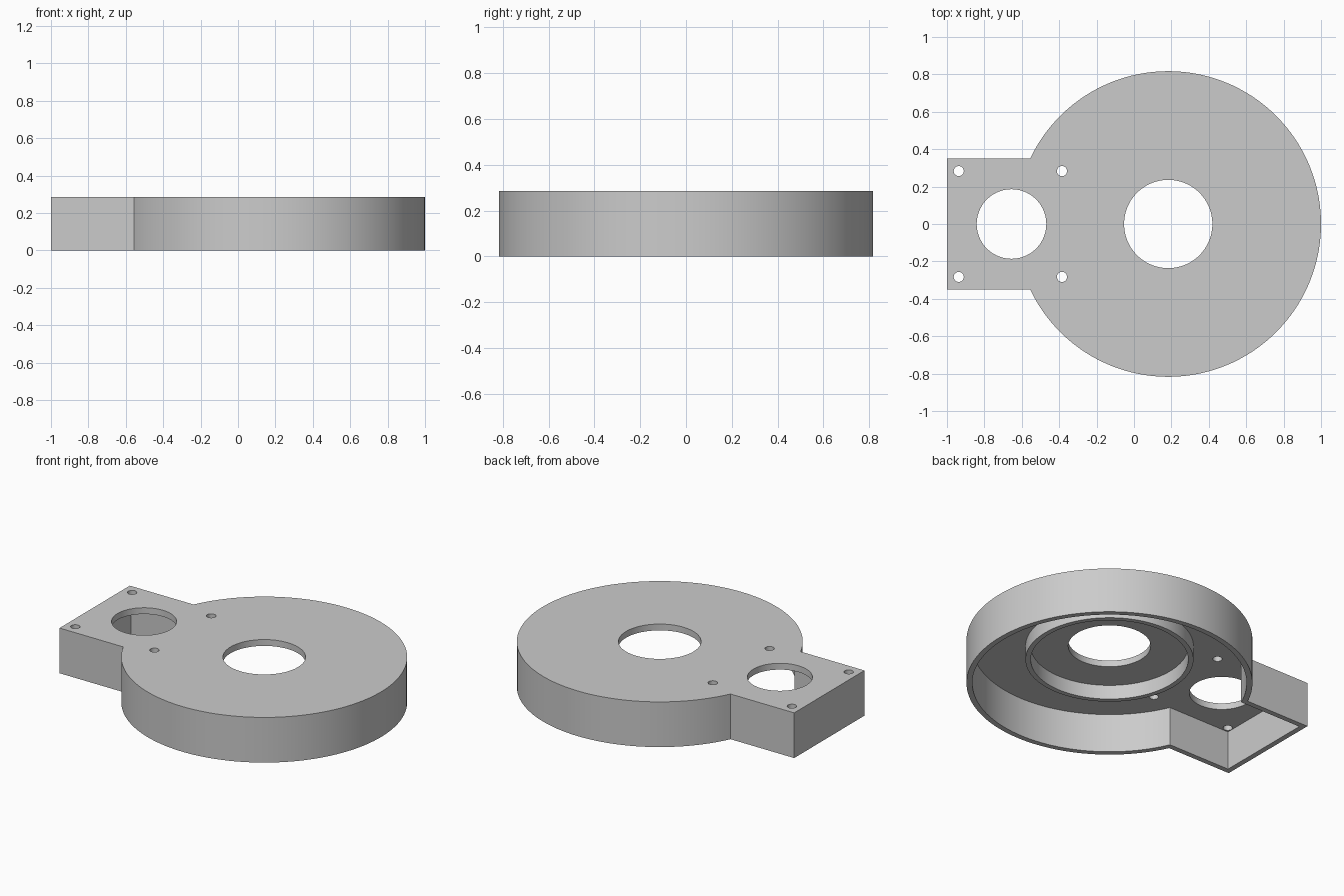
import bpy, bmesh
from math import sin, cos, pi, asin

if "Cube" in bpy.data.objects:
    bpy.data.objects.remove(bpy.data.objects["Cube"], do_unlink=True)

HEIGHT, CEILING = 0.285, 0.245     # overall height, underside of top plate
WALL = 0.033
DISC_X, DISC_R = 0.183, 0.817
TAB_END, TAB_HALF = -1.0, 0.35

grey = bpy.data.materials.new("plain_grey")
grey.use_nodes = True
grey.diffuse_color = (0.6, 0.6, 0.6, 1)
grey.node_tree.nodes["Principled BSDF"].inputs["Base Color"].default_value = (0.6, 0.6, 0.6, 1)


def circle(x, y, r, n=128):
    return [(x + r * cos(2 * pi * i / n), y + r * sin(2 * pi * i / n)) for i in range(n)]


def keyhole(inset, n=128):
    """Disc outline with a rectangular tab on the -x side, moved inward by inset."""
    r, half, end = DISC_R - inset, TAB_HALF - inset, TAB_END + inset
    a = pi - asin(half / r)
    arc = [-a + 2 * a * i / n for i in range(n + 1)]
    return [(DISC_X + r * cos(t), r * sin(t)) for t in arc] + [(end, half), (end, -half)]


def prism(name, outline, z0, z1):
    bm = bmesh.new()
    face = bm.faces.new([bm.verts.new((x, y, z0)) for x, y in outline])
    top = bmesh.ops.extrude_face_region(bm, geom=[face])["geom"]
    bmesh.ops.translate(bm, vec=(0, 0, z1 - z0),
                        verts=[v for v in top if isinstance(v, bmesh.types.BMVert)])
    bmesh.ops.recalc_face_normals(bm, faces=bm.faces)
    mesh = bpy.data.meshes.new(name)
    bm.to_mesh(mesh)
    bm.free()
    mesh.materials.append(grey)
    ob = bpy.data.objects.new(name, mesh)
    bpy.context.collection.objects.link(ob)
    return ob


def combine(target, tool, operation):
    """Apply a boolean and discard the tool object."""
    tool.hide_render = True
    mod = target.modifiers.new("combine", "BOOLEAN")
    mod.operation, mod.solver, mod.object = operation, "EXACT", tool
    bpy.context.view_layer.update()
    result = target.evaluated_get(bpy.context.evaluated_depsgraph_get())
    mesh = bpy.data.meshes.new_from_object(result)
    target.modifiers.clear()
    target.data = mesh
    bpy.data.objects.remove(tool, do_unlink=True)


# Hollow shell, open underneath
housing = prism("housing", keyhole(0), 0, HEIGHT)
combine(housing, prism("cavity", keyhole(WALL), -0.1, CEILING), "DIFFERENCE")

# Short ring hanging under the top plate
ring = prism("inner_ring", circle(DISC_X, 0, 0.48), 0.155, CEILING + 0.02)
combine(ring, prism("ring_bore", circle(DISC_X, 0, 0.45), 0.1, HEIGHT + 0.1), "DIFFERENCE")
combine(housing, ring, "UNION")

# Centre opening, tab opening and four screw holes
holes = [(DISC_X, 0, 0.236, 96), (-0.655, 0, 0.186, 96)]
holes += [(x, y, 0.027, 32) for x in (-0.937, -0.385) for y in (-0.283, 0.283)]
for x, y, r, n in holes:
    combine(housing, prism("hole", circle(x, y, r, n), 0.2, HEIGHT + 0.1), "DIFFERENCE")

# Smooth round walls, crisp edges
bpy.ops.object.select_all(action="DESELECT")
housing.select_set(True)
bpy.context.view_layer.objects.active = housing
bpy.ops.object.shade_smooth_by_angle(angle=pi / 6)
